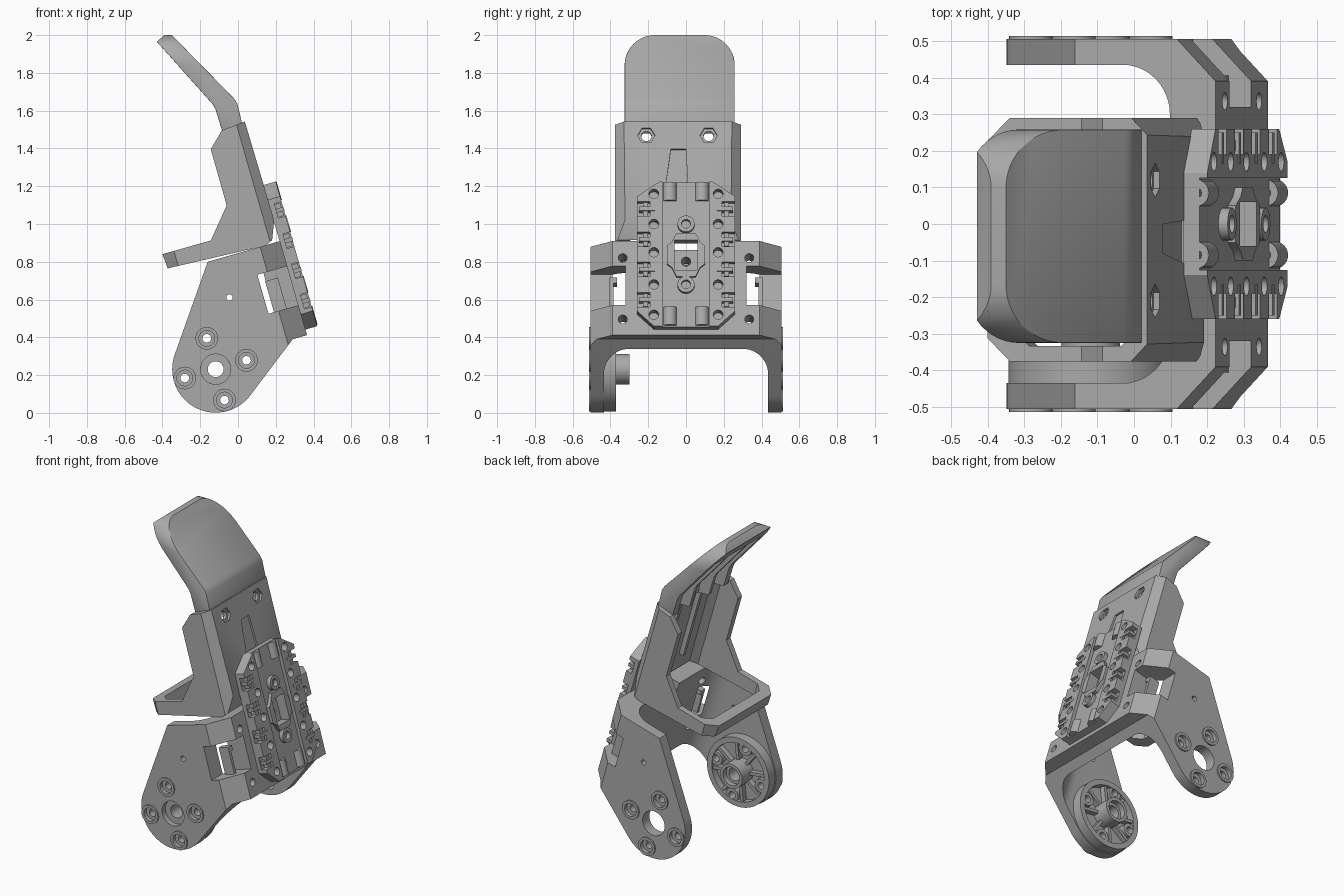
import bpy, bmesh
from math import radians, cos, sin, pi

cube = bpy.data.objects.get("Cube")
if cube:
    bpy.data.objects.remove(cube)

GREY = (0.40, 0.40, 0.40, 1)
mat = bpy.data.materials.new("plain grey")
mat.use_nodes = True
mat.diffuse_color = GREY
mat.node_tree.nodes["Principled BSDF"].inputs["Base Color"].default_value = GREY

TILT = -radians(16)   # parts are drawn upright, then leaned back about y
parts = []


def arc(cx, cy, r, a0, a1, n):
    return [(cx + r * cos(radians(a0 + (a1 - a0) * i / n)),
             cy + r * sin(radians(a0 + (a1 - a0) * i / n))) for i in range(n + 1)]


def circle(cx, cy, r, n=28):
    return arc(cx, cy, r, 0, 360, n)[:-1]


def rect(a0, a1, b0, b1):
    return [(a0, b0), (a1, b0), (a1, b1), (a0, b1)]


def prism(name, pts, axis, lo, hi, tilt=True, part=True):
    """Extrude a 2D outline along x, y or z."""
    place = {"x": lambda u, v, h: (h, u, v),
             "y": lambda u, v, h: (u, h, v),
             "z": lambda u, v, h: (u, v, h)}[axis]
    bm = bmesh.new()
    low = [bm.verts.new(place(u, v, lo)) for u, v in pts]
    high = [bm.verts.new(place(u, v, hi)) for u, v in pts]
    n = len(pts)
    bm.faces.new(low)
    bm.faces.new(high)
    for i in range(n):
        bm.faces.new((low[i], low[(i + 1) % n], high[(i + 1) % n], high[i]))
    bmesh.ops.recalc_face_normals(bm, faces=bm.faces)
    me = bpy.data.meshes.new(name)
    bm.to_mesh(me)
    bm.free()
    me.materials.append(mat)
    ob = bpy.data.objects.new(name, me)
    bpy.context.collection.objects.link(ob)
    if tilt:
        ob.rotation_euler = (0, TILT, 0)
    if part:
        parts.append(ob)
    return ob


def apply(ob, mod):
    bpy.context.view_layer.update()
    bpy.context.view_layer.objects.active = ob
    bpy.ops.object.modifier_apply(modifier=mod.name)


def combine(ob, pts, axis, lo, hi, op="DIFFERENCE", tilt=True):
    """Boolean a prism into ob and discard the tool."""
    tool = prism("tool", pts, axis, lo, hi, tilt, part=False)
    mod = ob.modifiers.new("bool", "BOOLEAN")
    mod.operation, mod.solver, mod.object = op, "EXACT", tool
    apply(ob, mod)
    bpy.data.objects.remove(tool)


# --- Fork: side profile crossed with a C-shaped section
CP, CQ = -0.05, 0.255
side = [(0.386, 0.295), (0.465, 0.295), (0.465, 0.813), (0.066, 0.813)]
side += arc(CP, CQ, 0.23, 144, 306, 32)
fork = prism("fork", side, "y", -0.6, 0.6)
section = [(-0.5, -0.505), (0.355, -0.505), (0.465, -0.39), (0.465, 0.39), (0.355, 0.505), (-0.5, 0.505),
           (-0.5, 0.435)] + arc(0.2, 0.3, 0.135, 90, 0, 12) + arc(0.2, -0.3, 0.135, 0, -90, 12) + [(-0.5, -0.435)]
combine(fork, section, "z", -0.1, 1, "INTERSECT")
combine(fork, circle(CP, CQ, 0.08), "y", -0.7, 0.7)
combine(fork, circle(0.125, 0.6, 0.017, 16), "y", -0.7, 0.7)
combine(fork, rect(-0.07, 0.07, 0.765, 0.9), "x", 0.2, 0.6)
combine(fork, circle(0, 0.7, 0.025, 16), "x", 0.2, 0.6)
bolts = [(CP + 0.17 * cos(i * pi / 2), CQ + 0.17 * sin(i * pi / 2)) for i in range(4)]
for p, q in bolts:
    combine(fork, circle(p, q, 0.023, 16), "y", -0.7, 0.7)
    for s in (-1, 1):
        combine(fork, circle(p, q, 0.045, 20), "y", *sorted((s * 0.485, s * 0.6)))
for s in (-1, 1):
    # corner windows, hooks and screw holes
    combine(fork, rect(*sorted((s * 0.32, s * 0.6)), 0.46, 0.675), "x", 0.30, 0.6)
    prism("window_hook", rect(*sorted((s * 0.385, s * 0.405)), 0.46, 0.62), "x", 0.33, 0.40)
    prism("hook_tip", rect(*sorted((s * 0.365, s * 0.405)), 0.60, 0.63), "x", 0.33, 0.40)
    for q in (0.382, 0.72):
        combine(fork, circle(s * 0.335, q, 0.024, 16), "x", 0.2, 0.6)
    # raised bolt collars on the outer faces
    for p, q in bolts:
        collar = prism("bolt_collar", circle(p, q, 0.06, 24), "y", *sorted((s * 0.5, s * 0.514)))
        combine(collar, circle(p, q, 0.042, 20), "y", -0.7, 0.7)

# --- Hub disc inside the front leg, with spokes and bolt bosses
disc = prism("hub_disc", circle(CP, CQ, 0.225, 48), "y", -0.44, -0.37)
combine(disc, circle(CP, CQ, 0.19, 40), "y", -0.415, -0.3)
boss = prism("hub_boss", circle(CP, CQ, 0.08, 32), "y", -0.47, -0.30)
for ob in (disc, boss):
    combine(ob, circle(CP, CQ, 0.042, 24), "y", -0.7, 0)
combine(boss, circle(CP, CQ, 0.06, 24), "y", -0.335, 0)
for p, q in bolts:
    combine(disc, circle(p, q, 0.023, 16), "y", -0.7, 0)
    stud = prism("hub_stud", circle(p, q, 0.045, 20), "y", -0.42, -0.375)
    combine(stud, circle(p, q, 0.023, 16), "y", -0.7, 0)
for i in range(8):
    a = radians(22.5 + 45 * i)
    spoke = [(CP + r * cos(a) - w * sin(a), CQ + r * sin(a) + w * cos(a))
             for r, w in ((0.07, -0.01), (0.2, -0.01), (0.2, 0.01), (0.07, 0.01))]
    prism("hub_spoke", spoke, "y", -0.42, -0.38)

# --- Upper bracket: side profile crossed with a ring section gives walls and shelf frame
Y0, Y1 = -0.375, 0.29
wall = [(0.329, 1.461), (0.46, 1.473), (0.465, 0.928), (0.426, 0.83), (0.384, 0.811), (-0.147, 0.838),
        (-0.153, 0.918), (0.113, 0.917), (0.245, 1.072), (0.246, 1.381)]
bracket = prism("upper_bracket", wall, "y", -0.6, 0.6)


def ring(p0, p1, inset, cut_back, cut_front):
    a, b = Y0 + inset, Y1 - inset
    return [(p0 + cut_back, a), (p1 - cut_front, a), (p1, a + cut_front), (p1, b - cut_front),
            (p1 - cut_front, b), (p0 + cut_back, b), (p0, b - cut_back), (p0, a + cut_back)]


combine(bracket, ring(-0.155, 0.468, 0, 0.065, 0.055), "z", 0, 2, "INTERSECT")
combine(bracket, ring(-0.085, 0.425, 0.042, 0.05, 0.04), "z", 0, 2)
combine(bracket, rect(-0.07, 0.07, 0.7, 0.88), "x", 0.3, 0.6)
for y in (-0.21, 0.12):
    combine(bracket, circle(y, 1.396, 0.027, 20), "x", 0.3, 0.6)
    combine(bracket, circle(y, 1.396, 0.046, 6), "x", 0.445, 0.6)
combine(bracket, [(-0.11, 1.1), (0.01, 1.1), (0.0, 1.32), (-0.08, 1.32)], "x", 0.45, 0.6)
for y in (-0.15, 0.06):
    prism("bracket_rib", rect(y - 0.012, y + 0.012, 0.95, 1.44), "x", 0.395, 0.435)

# --- Bent flap with rounded upper corners and a ribbed back
bend = [(0.02, 1.54), (-0.003, 1.635), (-0.012, 1.652), (-0.026, 1.67), (-0.35, 2.0), (-0.39, 2.0),
        (-0.43, 1.965), (-0.135, 1.635), (-0.12, 1.61), (-0.08, 1.48), (0.03, 1.48)]
flap = prism("flap", bend, "y", -0.6, 0.6, tilt=False)
outline = [(-0.325, 1.3), (0.258, 1.3)] + arc(0.098, 1.84, 0.16, 0, 90, 12) + arc(-0.165, 1.84, 0.16, 90, 180, 12)
combine(flap, outline, "x", -0.8, 0.4, "INTERSECT", tilt=False)
bevel = flap.modifiers.new("bevel", "BEVEL")
bevel.width, bevel.segments = 0.025, 2
bevel.limit_method, bevel.angle_limit = "ANGLE", radians(60)
apply(flap, bevel)
pocket = [(0.0, 1.45), (-0.035, 1.63), (-0.31, 1.915), (-0.39, 1.84), (-0.2, 1.55), (-0.1, 1.40)]
for a, b in ((-0.275, -0.145), (-0.12, 0.055), (0.08, 0.205)):
    combine(flap, pocket, "y", a, b, tilt=False)

# --- Mounting plate: octagon with a centre channel, split side blocks and lugs
octagon = [(0.14, 1.122), (0.26, 1.04), (0.26, 0.41), (0.17, 0.326)]
octagon += [(-y, q) for y, q in reversed(octagon)]
plate = prism("mounting_plate", octagon, "x", 0.462, 0.53)
combine(plate, rect(-0.125, 0.125, 0.2, 1.3), "x", 0.508, 0.6)
holes = (0.389, 0.556, 0.733, 0.889, 1.055)
gaps = (0.472, 0.639, 0.805, 0.972)
for s in (-1, 1):
    for q in gaps:
        combine(plate, rect(*sorted((s * 0.19, s * 0.3)), q - 0.04, q + 0.04), "x", 0.49, 0.6)
        prism("side_lug", rect(*sorted((s * 0.165, s * 0.25)), q - 0.011, q + 0.011), "x", 0.48, 0.532)
        prism("lug_block", rect(*sorted((s * 0.2, s * 0.228)), q - 0.036, q + 0.036), "x", 0.48, 0.522)
    for q in holes:
        combine(plate, circle(s * 0.17, q, 0.026, 16), "x", 0.475, 0.6)
    # barrels at both ends
    for q in (0.335, 1.02):
        barrel = prism("end_barrel", circle(0.497, s * 0.085, 0.037, 24), "z", q, q + 0.1)
        combine(barrel, circle(0.497, s * 0.085, 0.016, 12), "z", q + 0.08, q + 0.2)

# raised slot rim and its two screw bosses
rim = prism("slot_rim", [(-0.05, 0.60), (0.05, 0.60), (0.075, 0.65), (0.1, 0.67), (0.1, 0.77), (0.075, 0.79),
                         (0.05, 0.84), (-0.05, 0.84), (-0.075, 0.79), (-0.1, 0.77), (-0.1, 0.67),
                         (-0.075, 0.65)], "x", 0.49, 0.53)
for ob in (plate, rim):
    combine(ob, rect(-0.06, 0.06, 0.635, 0.80), "x", 0.4, 0.6)
for q in (0.556, 0.889):
    screw = prism("screw_boss", circle(0, q, 0.045, 24), "x", 0.49, 0.534)
    combine(screw, circle(0, q, 0.024, 16), "x", 0.50, 0.6)

# --- Smooth the curved walls, keep the edges crisp
bpy.ops.object.select_all(action="DESELECT")
for ob in parts:
    ob.select_set(True)
bpy.context.view_layer.objects.active = fork
bpy.ops.object.shade_smooth_by_angle(angle=radians(30))
